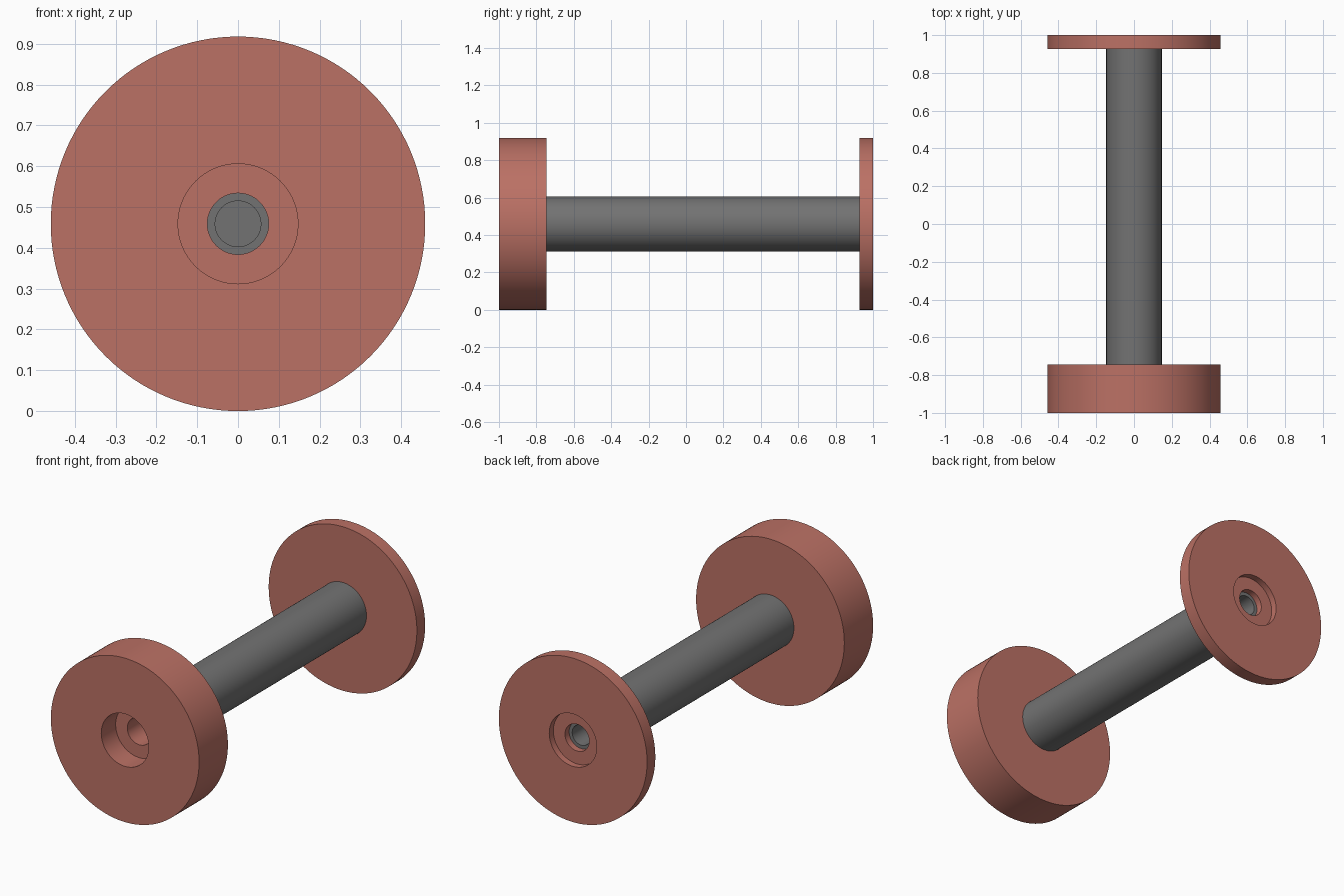
import bpy, bmesh, math
from mathutils import Matrix, Vector

if "Cube" in bpy.data.objects:
    bpy.data.objects.remove(bpy.data.objects["Cube"])

R = 0.459        # flange radius, also the axis height
ROD_R = 0.147
SEGS = 128

red = bpy.data.materials.new("red_clay")
red.diffuse_color = (0.50, 0.165, 0.13, 1)
red.use_nodes = True
red.node_tree.nodes["Principled BSDF"].inputs["Base Color"].default_value = red.diffuse_color
grey = bpy.data.materials.new("dark_grey")
grey.diffuse_color = (0.17, 0.17, 0.17, 1)
grey.use_nodes = True
grey.node_tree.nodes["Principled BSDF"].inputs["Base Color"].default_value = grey.diffuse_color


def lathe(name, profile, material):
    """Spin a closed (radius, y) profile around the y axis."""
    bm = bmesh.new()
    verts = [bm.verts.new((r, y, 0)) for r, y in profile]
    edges = [bm.edges.new((verts[i], verts[(i + 1) % len(verts)]))
             for i in range(len(verts))
             if profile[i][0] > 0 or profile[(i + 1) % len(verts)][0] > 0]
    bmesh.ops.spin(bm, geom=verts + edges, cent=(0, 0, 0), axis=(0, 1, 0),
                   angle=math.tau, steps=SEGS, use_duplicate=False)
    bmesh.ops.remove_doubles(bm, verts=bm.verts, dist=1e-5)
    bmesh.ops.recalc_face_normals(bm, faces=bm.faces)
    mesh = bpy.data.meshes.new(name)
    bm.to_mesh(mesh)
    bm.free()
    obj = bpy.data.objects.new(name, mesh)
    obj.location.z = R
    bpy.context.collection.objects.link(obj)
    mesh.materials.append(material)
    bpy.context.view_layer.objects.active = obj
    obj.select_set(True)
    bpy.ops.object.shade_smooth_by_angle(angle=math.radians(30))
    obj.select_set(False)
    return obj


def flange(name, outer, inner):
    # Disc with a counterbored screw hole on its outer face
    mid = (outer + inner) / 2
    lathe(name, [(0.075, inner), (R, inner), (R, outer),
                 (ROD_R, outer), (ROD_R, mid), (0.075, mid)], red)


flange("front_flange", -1.0, -0.745)
flange("back_flange", 1.0, 0.927)

# Rod with a blind screw hole in each end
a, b, hole, depth = -0.745, 0.927, 0.056, 0.3
lathe("rod", [(0, a + depth), (hole, a + depth), (hole, a), (ROD_R, a),
              (ROD_R, b), (hole, b), (hole, b - depth), (0, b - depth)], grey)
